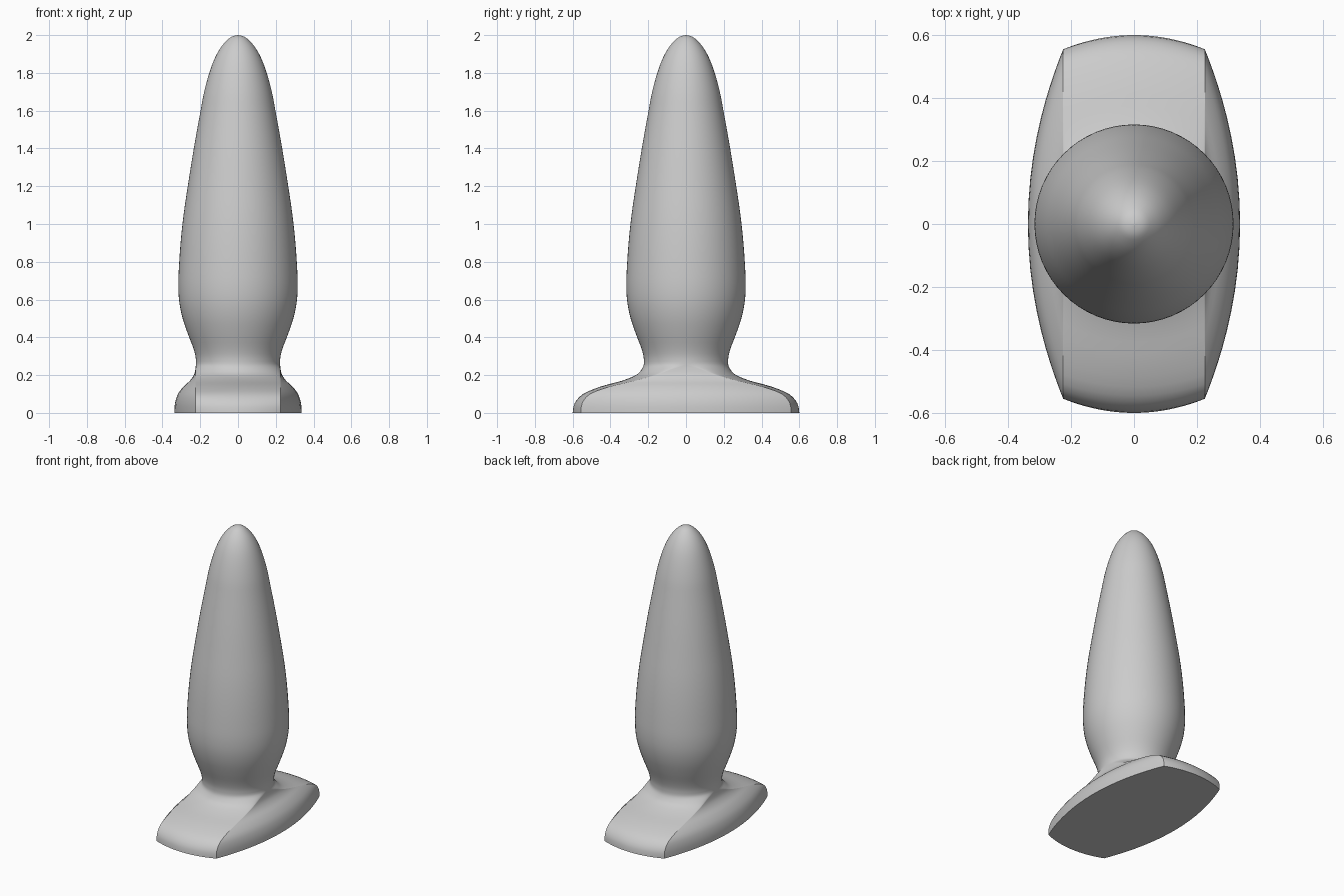
import bpy
import bmesh
import math

cube = bpy.data.objects.get("Cube")
if cube:
    bpy.data.objects.remove(cube)

# Flared base sections: height, side reach, end reach, crease position, crease half width
BASE = [
    (0.0, 0.337, 0.60, 0.555, 0.225),
    (0.05, 0.334, 0.59, 0.55, 0.225),
    (0.10, 0.318, 0.545, 0.508, 0.225),
    (0.14, 0.288, 0.45, 0.40, 0.225),
    (0.17, 0.255, 0.34, 0.27, 0.225),
    (0.20, 0.234, 0.265, 0.16, 0.225),
    (0.23, 0.226, 0.235, 0.08, 0.224),
]
# Round body sections: height, radius
BODY = [
    (0.26, 0.223), (0.30, 0.225), (0.35, 0.239), (0.42, 0.266), (0.50, 0.293),
    (0.58, 0.310), (0.66, 0.316), (0.75, 0.314), (0.90, 0.304), (1.05, 0.288),
    (1.20, 0.266), (1.40, 0.234), (1.60, 0.198), (1.70, 0.179), (1.80, 0.152),
    (1.88, 0.122), (1.94, 0.087), (1.98, 0.050), (1.995, 0.025), (2.0, 0.0),
]
SECTIONS = BASE + [(z, r, r, 0.0, r) for z, r in BODY]


def refine(rows, steps=3):
    """Smooth the section table with a Catmull-Rom spline."""
    out = []
    for i in range(len(rows) - 1):
        quad = (rows[max(i - 1, 0)], rows[i], rows[i + 1], rows[min(i + 2, len(rows) - 1)])
        for s in range(steps):
            t = s / steps
            out.append([
                b + 0.5 * t * (c - a + t * (2 * a - 5 * b + 4 * c - d + t * (3 * (b - c) + d - a)))
                for a, b, c, d in zip(*quad)])
    return out + [list(rows[-1])]


def ring(side, end, crease, width, n_end=32, n_side=24):
    """Closed outline: two curved ends and two bulging sides meeting at creases."""
    crease = max(crease, 0.0)
    side = max(side, width)
    power = 0.5 + 0.5 * min(1.0, crease / 0.4)
    half = []
    for i in range(n_side):
        s = -math.cos(math.pi * i / n_side)
        half.append((width + (side - width) * (1 - s * s), crease * s))
    for i in range(n_end):
        a = math.pi * i / n_end
        half.append((width * math.cos(a), crease + (end - crease) * math.sin(a) ** (2 * power)))
    return half + [(-x, -y) for x, y in half]


# Loft the base and body as one continuous skin
bm = bmesh.new()
loops = []
for z, side, end, crease, width in refine(SECTIONS):
    if z > BODY[0][0] - 0.001:
        crease, side, end = 0.0, width, width
    loops.append([bm.verts.new((x, y, z)) for x, y in ring(side, end, crease, width)])
for low, high in zip(loops, loops[1:]):
    for i in range(len(low)):
        j = (i + 1) % len(low)
        bm.faces.new((low[i], low[j], high[j], high[i]))
bm.faces.new(loops[0][::-1])
bmesh.ops.remove_doubles(bm, verts=bm.verts, dist=0.0001)
bmesh.ops.recalc_face_normals(bm, faces=bm.faces)

mesh = bpy.data.meshes.new("tapered_body_with_base")
bm.to_mesh(mesh)
bm.free()
body = bpy.data.objects.new("tapered_body_with_base", mesh)
bpy.context.collection.objects.link(body)

# Plain grey finish
grey = bpy.data.materials.new("plain_grey")
grey.use_nodes = True
colour = (0.6, 0.6, 0.6, 1.0)
grey.diffuse_color = colour
grey.node_tree.nodes["Principled BSDF"].inputs["Base Color"].default_value = colour
mesh.materials.append(grey)

bpy.ops.object.select_all(action="DESELECT")
body.select_set(True)
bpy.context.view_layer.objects.active = body
bpy.ops.object.shade_smooth_by_angle(angle=math.radians(30))
